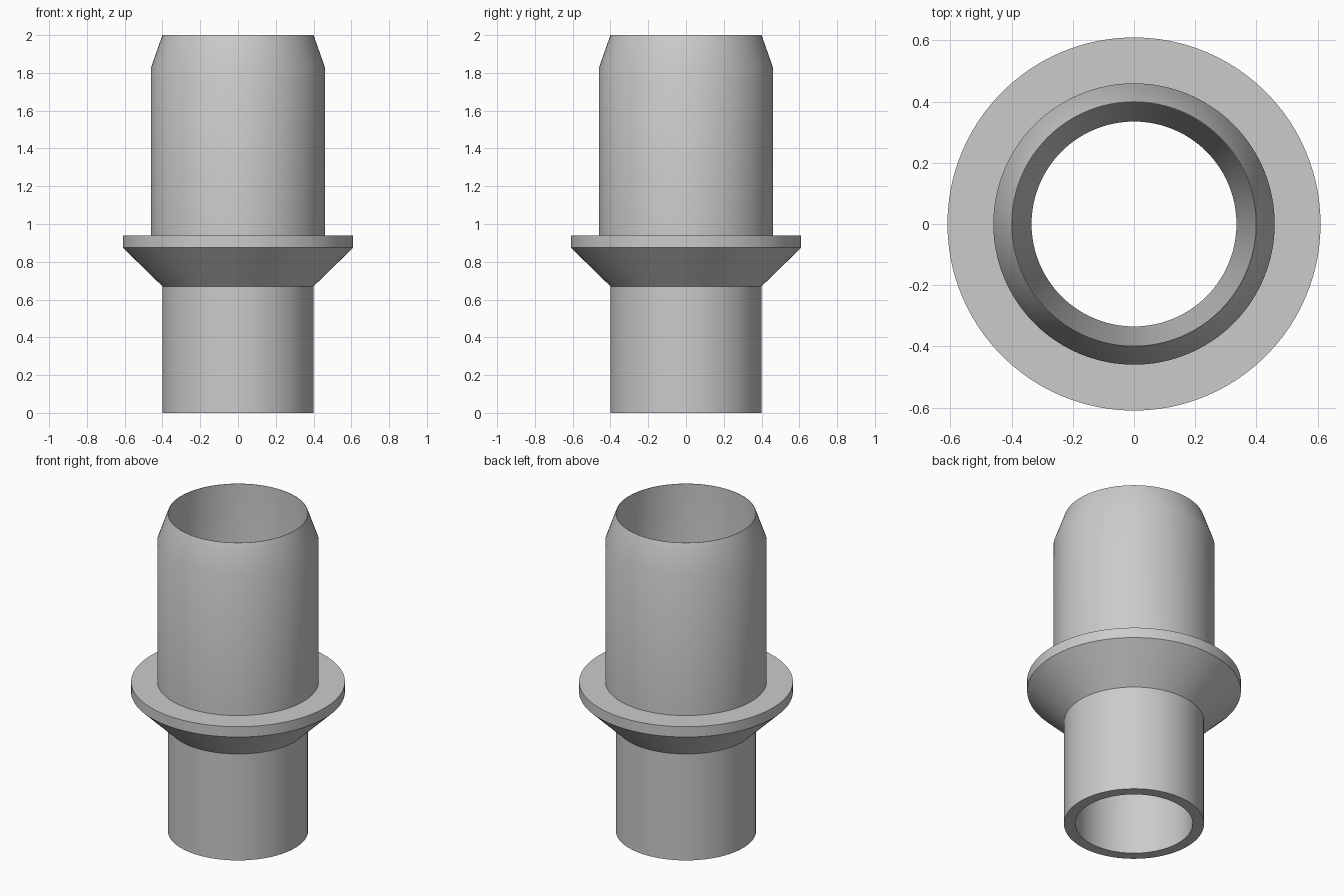
import bpy, bmesh, math

cube = bpy.data.objects.get("Cube")
if cube:
    bpy.data.objects.remove(cube, do_unlink=True)

SEGMENTS = 96

# One plain grey for the whole fitting
grey = bpy.data.materials.new("plain_grey")
grey.use_nodes = True
colour = (0.6, 0.6, 0.6, 1)
grey.diffuse_color = colour
grey.node_tree.nodes["Principled BSDF"].inputs["Base Color"].default_value = colour


def lathe(name, profile):
    """Revolve a closed (radius, height) profile around the z axis."""
    bm = bmesh.new()
    verts = [bm.verts.new((r, 0, z)) for r, z in profile]
    edges = [bm.edges.new((v, verts[(i + 1) % len(verts)])) for i, v in enumerate(verts)]
    bmesh.ops.spin(bm, geom=verts + edges, cent=(0, 0, 0), axis=(0, 0, 1),
                   angle=2 * math.pi, steps=SEGMENTS, use_merge=True)
    bmesh.ops.remove_doubles(bm, verts=bm.verts, dist=0.0001)
    bmesh.ops.recalc_face_normals(bm, faces=bm.faces)
    mesh = bpy.data.meshes.new(name)
    bm.to_mesh(mesh)
    bm.free()
    mesh.materials.append(grey)
    obj = bpy.data.objects.new(name, mesh)
    bpy.context.collection.objects.link(obj)
    bpy.ops.object.select_all(action="DESELECT")
    obj.select_set(True)
    bpy.context.view_layer.objects.active = obj
    bpy.ops.object.shade_smooth_by_angle(angle=math.radians(30))
    return obj


# Outer wall: lower spigot, conical flange, upper sleeve with tapered lip
outer = [(0.4, 0), (0.4, 0.67), (0.61, 0.875), (0.61, 0.94),
         (0.46, 0.94), (0.46, 1.83), (0.4, 2)]
# Inner wall: wide upper bore funnelling into the narrow lower bore
inner = [(0.398, 2), (0.398, 0.94), (0.335, 0.67), (0.335, 0)]

lathe("pipe_fitting", outer + inner)
